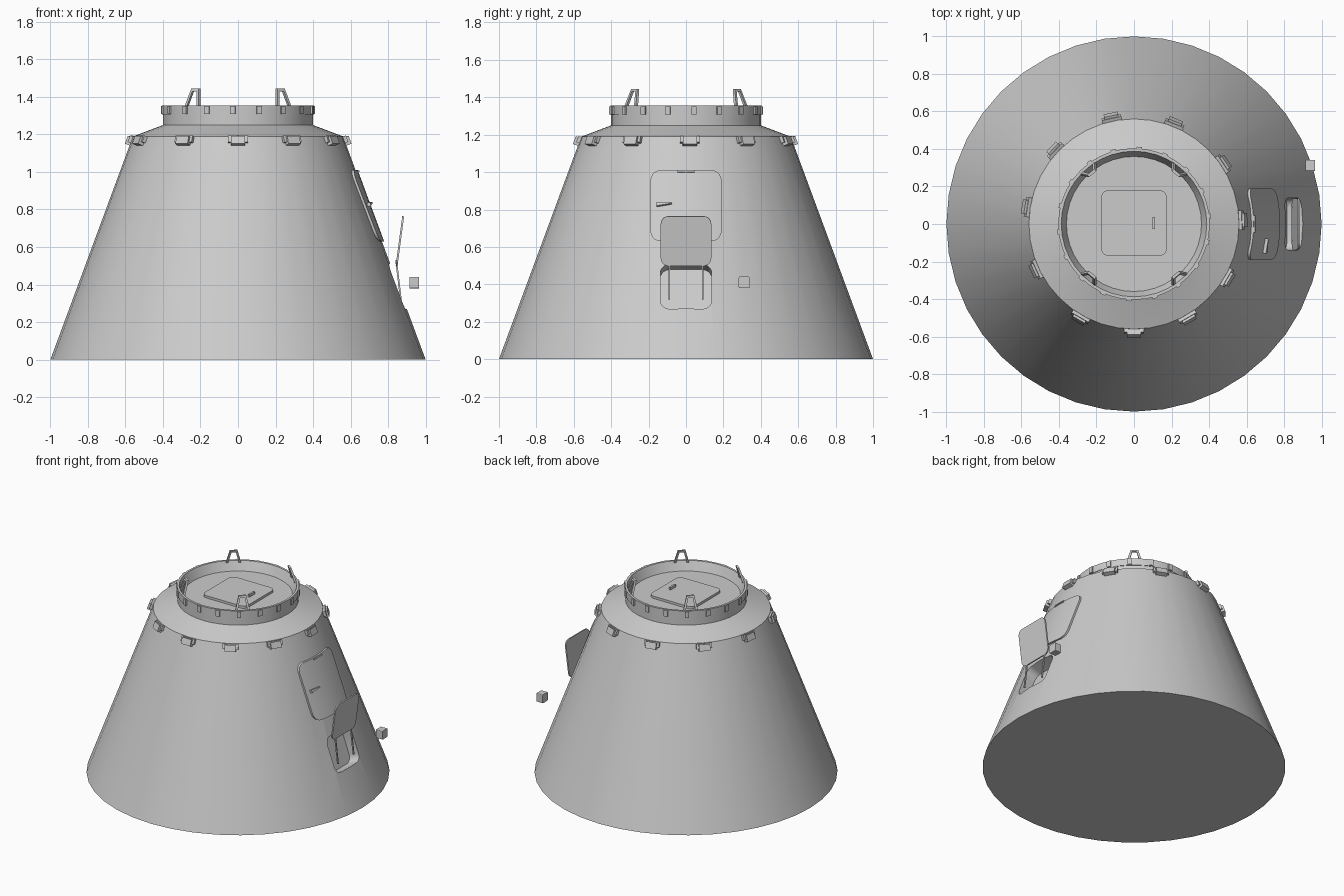
import bpy, bmesh, math
from mathutils import Vector

if "Cube" in bpy.data.objects:
    bpy.data.objects.remove(bpy.data.objects["Cube"])

metal = bpy.data.materials.new("plain grey metal")
metal.diffuse_color = (0.6, 0.6, 0.6, 1)
metal.use_nodes = True
metal.node_tree.nodes["Principled BSDF"].inputs["Base Color"].default_value = metal.diffuse_color
SLOPE = 0.37
TILT = math.atan(SLOPE)


def cone_r(z):
    return 1 - SLOPE * z


def make(name, bm, smooth=True):
    bmesh.ops.recalc_face_normals(bm, faces=bm.faces)
    me = bpy.data.meshes.new(name)
    bm.to_mesh(me)
    bm.free()
    me.materials.append(metal)
    ob = bpy.data.objects.new(name, me)
    bpy.context.collection.objects.link(ob)
    if smooth:
        shade(ob)
    return ob


def shade(ob):
    bpy.ops.object.select_all(action='DESELECT')
    ob.select_set(True)
    bpy.context.view_layer.objects.active = ob
    bpy.ops.object.shade_smooth_by_angle(angle=math.radians(20))


def prism(bm, pts, o, u, v, n, depth):
    """Extrude a 2D outline lying in the plane (o, u, v) along n."""
    o, u, v, n = Vector(o), Vector(u), Vector(v), Vector(n)
    lo = [bm.verts.new(o + u * a + v * b) for a, b in pts]
    hi = [bm.verts.new(p.co + n * depth) for p in lo]
    bm.faces.new(lo)
    bm.faces.new(hi)
    k = len(lo)
    for i in range(k):
        bm.faces.new((lo[i], lo[(i + 1) % k], hi[(i + 1) % k], hi[i]))


def rect(w, h):
    return [(-w / 2, -h / 2), (w / 2, -h / 2), (w / 2, h / 2), (-w / 2, h / 2)]


def rounded(w, h, r, seg=5):
    pts = []
    for q, (sx, sy) in enumerate([(1, 1), (-1, 1), (-1, -1), (1, -1)]):
        for i in range(seg + 1):
            a = math.pi / 2 * (q + i / seg)
            pts.append((sx * (w / 2 - r) + r * math.cos(a), sy * (h / 2 - r) + r * math.sin(a)))
    return pts


def slope_frame(a):
    """Tangent, up-slope and outward directions of the cone at angle a."""
    c, s = math.cos(a), math.sin(a)
    st, ct = math.sin(TILT), math.cos(TILT)
    return (-s, c, 0), (-st * c, -st * s, ct), (ct * c, ct * s, st)


# lathed hull: cone, shoulder, docking collar and sunken deck
profile = [(1, 0), (0.56, 1.19), (0.545, 1.195), (0.40, 1.25), (0.40, 1.305),
           (0.404, 1.305), (0.404, 1.355), (0.388, 1.355), (0.36, 1.29)]
bm = bmesh.new()
N = 40
rings = [[bm.verts.new((r * math.cos(2 * math.pi * i / N), r * math.sin(2 * math.pi * i / N), z))
          for i in range(N)] for r, z in profile]
for a, b in zip(rings, rings[1:]):
    for i in range(N):
        j = (i + 1) % N
        bm.faces.new((a[i], a[j], b[j], b[i]))
bm.faces.new(rings[0])
bm.faces.new(rings[-1])
hull = make("capsule_hull", bm, False)

# recessed locker cut along the slope normal
t, up, out = slope_frame(0)
bm = bmesh.new()
zc = 0.39
centre = Vector((cone_r(zc), 0, zc)) - Vector(out) * 0.09
prism(bm, rounded(0.275, 0.255, 0.05), centre, t, up, out, 0.2)
cutter = make("locker_cutter", bm, False)
cutter.hide_render = True
mod = hull.modifiers.new("locker", 'BOOLEAN')
mod.operation = 'DIFFERENCE'
mod.object = cutter
mod.solver = 'EXACT'
bpy.context.view_layer.objects.active = hull
hull.select_set(True)
bpy.ops.object.modifier_apply(modifier=mod.name)
bpy.data.objects.remove(cutter)
shade(hull)

# curved side door hugging the cone
bm = bmesh.new()
W, Z0, Z1, R = 0.19, 0.63, 1.01, 0.055
ys = [-W + R - R * math.cos(math.pi / 2 * i / 5) for i in range(6)]
ys += [-0.09, -0.045, 0, 0.045, 0.09] + [-y for y in reversed(ys)]
cols = []
for y in ys:
    d = max(0, abs(y) - (W - R))
    drop = R - math.sqrt(max(0, R * R - d * d))
    col = []
    for z, off in ((Z0 + drop, -0.015), (Z1 - drop, -0.015), (Z1 - drop, 0.012), (Z0 + drop, 0.012)):
        col.append(bm.verts.new((math.sqrt(cone_r(z) ** 2 - y * y) + off, y, z)))
    cols.append(col)
for a, b in zip(cols, cols[1:]):
    for i in range(4):
        j = (i + 1) % 4
        bm.faces.new((a[i], a[j], b[j], b[i]))
bm.faces.new(cols[0])
bm.faces.new(cols[-1])
make("side_door", bm)

# door handle and top latch
bm = bmesh.new()
a = math.atan2(-0.115, 0.69)
t2, up2, out2 = slope_frame(a)
r = cone_r(0.82)
prism(bm, [(-0.04, -0.01), (0.04, 0.004), (0.04, 0.01), (-0.04, 0.01)],
      (r * math.cos(a), r * math.sin(a), 0.82), t2, up2, out2, 0.028)
prism(bm, rect(0.09, 0.01), (cone_r(1.0), 0, 1.0), t, up, out, 0.018)
make("door_handle_and_latch", bm)

# open locker flap
bm = bmesh.new()
v = Vector((0.035, 0, 0.265)).normalized()
n = Vector((v.z, 0, -v.x))
prism(bm, rounded(0.27, 0.267, 0.04), (0.858, 0, 0.632), (0, 1, 0), v, n, 0.01)
make("locker_flap", bm)

# flap support struts
bm = bmesh.new()
p, q = Vector((0.868, 0, 0.32)), Vector((0.843, 0, 0.53))
d = (q - p).normalized()
for y in (-0.09, 0.09):
    prism(bm, rect(0.009, 0.009), (p.x, y, p.z), (0, 1, 0), (d.z, 0, -d.x), d, (q - p).length)
make("flap_struts", bm)

# free-standing small block beside the locker
bm = bmesh.new()
prism(bm, rounded(0.06, 0.062, 0.006, 2), (0.915, 0.312, 0.41), (0, 1, 0), (0, 0, 1), (1, 0, 0), 0.05)
make("side_block", bm)

# rim brackets
bm = bmesh.new()
for deg in (2, 34, 68, 102, 137, 171, 205, 240, 270, 300, 330):
    a = math.radians(deg)
    f = slope_frame(a)
    for z, w, h, th in ((1.17, 0.105, 0.036, 0.015), (1.16, 0.075, 0.045, 0.028)):
        r = cone_r(z) - 0.005
        prism(bm, rect(w, h), (r * math.cos(a), r * math.sin(a), z), *f, th + 0.005)
make("rim_brackets", bm)

# collar tabs
bm = bmesh.new()
for i in range(18):
    a = math.radians(266 + 20 * i)
    c, s = math.cos(a), math.sin(a)
    prism(bm, rect(0.028, 0.044), (0.393 * c, 0.393 * s, 1.33), (-s, c, 0), (0, 0, 1), (c, s, 0), 0.019)
make("collar_tabs", bm)

# four docking guide frames leaning inward
bm = bmesh.new()
frame = [(-0.05, 0), (-0.025, 0.1), (0.025, 0.1), (0.05, 0), (0.034, 0),
         (0.015, 0.085), (-0.015, 0.085), (-0.034, 0)]
for sx in (-1, 1):
    for sy in (-1, 1):
        d = Vector((sx * 0.24, sy * 0.29, 0)).normalized()
        o = d * 0.375 + Vector((0, 0, 1.345))
        prism(bm, frame, o, (-d.y, d.x, 0), Vector((0, 0, 1)) - d * 0.3, d, 0.015)
make("docking_guides", bm)

# top hatch with handle
bm = bmesh.new()
prism(bm, rounded(0.35, 0.35, 0.04), (0, 0.005, 1.285), (1, 0, 0), (0, 1, 0), (0, 0, 1), 0.022)
make("top_hatch", bm)
bm = bmesh.new()
prism(bm, rect(0.014, 0.065), (0.105, 0.005, 1.305), (1, 0, 0), (0, 1, 0), (0, 0, 1), 0.02)
make("top_hatch_handle", bm)
